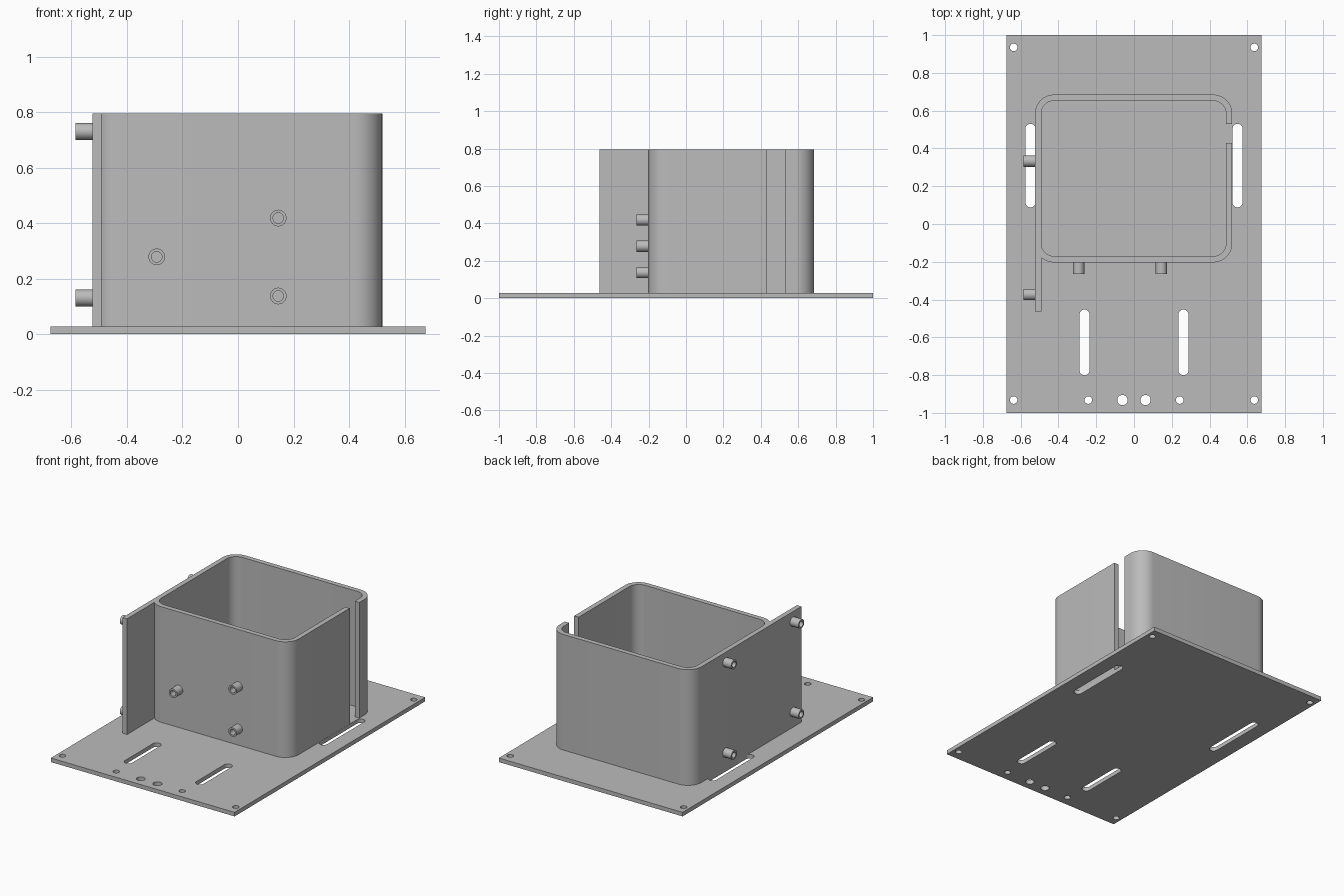
import bpy
from math import pi, sin, cos, sqrt, radians, asin
from mathutils import Matrix, Vector

if "Cube" in bpy.data.objects:
    bpy.data.objects.remove(bpy.data.objects["Cube"])

GREY = (0.5, 0.5, 0.5, 1.0)
grey = bpy.data.materials.new("plain grey")
grey.use_nodes = True
grey.diffuse_color = GREY
grey.node_tree.nodes["Principled BSDF"].inputs["Base Color"].default_value = GREY


def arc(cx, cy, r, start, end, steps=12):
    """Points along an arc, angles in degrees."""
    angles = [radians(start + (end - start) * i / steps) for i in range(steps + 1)]
    return [(cx + r * cos(a), cy + r * sin(a)) for a in angles]


def circle(cx, cy, r, sides=32):
    return arc(cx, cy, r, 0, 360, sides)[:-1]


def slot(cx, y0, y1, r):
    """Long hole with round ends, running along y."""
    return arc(cx, y1 - r, r, 0, 180) + arc(cx, y0 + r, r, 180, 360)


def extrude_profile(name, loops, depth, matrix):
    """Fill the outer loop, leave the other loops as holes, extrude from z = 0."""
    curve = bpy.data.curves.new(name, "CURVE")
    curve.dimensions = "2D"
    curve.fill_mode = "BOTH"
    curve.extrude = depth / 2
    for loop in loops:
        spline = curve.splines.new("POLY")
        spline.points.add(len(loop) - 1)
        for point, (x, y) in zip(spline.points, loop):
            point.co = (x, y, 0, 1)
        spline.use_cyclic_u = True
    obj = bpy.data.objects.new(name, curve)
    bpy.context.collection.objects.link(obj)
    bpy.ops.object.select_all(action="DESELECT")
    obj.select_set(True)
    bpy.context.view_layer.objects.active = obj
    bpy.ops.object.convert(target="MESH")
    obj = bpy.context.object
    obj.data.transform(Matrix.Translation((0, 0, depth / 2)))
    obj.matrix_world = matrix
    # weld the caps to the sides
    bpy.ops.object.mode_set(mode="EDIT")
    bpy.ops.mesh.select_all(action="SELECT")
    bpy.ops.mesh.remove_doubles(threshold=0.0001)
    bpy.ops.mesh.normals_make_consistent(inside=False)
    bpy.ops.object.mode_set(mode="OBJECT")
    bpy.ops.object.shade_smooth_by_angle(angle=radians(30))
    obj.data.materials.clear()
    obj.data.materials.append(grey)
    return obj


# Base plate with bolt holes and adjustment slots
PLATE = 0.027
W = 0.675
plate = [[(-W, -1), (W, -1), (W, 1), (-W, 1)]]
for side in (-1, 1):
    plate += [circle(side * 0.637, y, 0.02) for y in (-0.932, 0.935)]
    plate.append(circle(side * 0.242, -0.932, 0.02))
    plate.append(circle(side * 0.061, -0.932, 0.027))
    plate.append(slot(side * 0.262, -0.8, -0.453, 0.027))
    plate.append(slot(side * 0.548, 0.088, 0.53, 0.027))
extrude_profile("base_plate", plate, PLATE, Matrix())

# Rounded box wall, open at a narrow gap, with one side running on as a fin
L, R, F, B = -0.524, 0.52, -0.203, 0.685
T, RO = 0.033, 0.1
RI = RO - T
GAP0, GAP1, FIN = 0.43, 0.53, -0.463
cl, cr, cf, cb = L + RO, R - RO, F + RO, B - RO
meet = 270 - math_angle if (math_angle := asin(RI / RO) * 180 / pi) else 270
wall = [(R, GAP1)] + arc(cr, cb, RO, 0, 90) + arc(cl, cb, RO, 90, 180)
wall += [(L, FIN), (L + T, FIN)]
wall += arc(cl, cf, RO, 270 - asin(RI / RO) * 180 / pi, 270) + arc(cr, cf, RO, 270, 360)
wall += [(R, GAP0), (R - T, GAP0)]
wall += arc(cr, cf, RI, 360, 270) + arc(cl, cf, RI, 270, 180)
wall += arc(cl, cb, RI, 180, 90) + arc(cr, cb, RI, 90, 0) + [(R - T, GAP1)]
extrude_profile("box_wall", [wall], 0.795 - PLATE, Matrix.Translation((0, 0, PLATE)))


# Hollow standoffs on the front wall and on the fin side
def standoff(name, position, direction):
    turn = Vector(direction).to_track_quat("Z", "Y").to_matrix().to_4x4()
    extrude_profile(name, [circle(0, 0, 0.03), circle(0, 0, 0.019)], 0.062,
                    Matrix.Translation(position) @ turn)


for i, (x, z) in enumerate([(-0.293, 0.278), (0.145, 0.418), (0.145, 0.137)]):
    standoff(f"front_standoff_{i + 1}", (x, F, z), (0, -1, 0))
for y in (-0.373, 0.333):
    for z in (0.13, 0.73):
        standoff("side_standoff", (L, y, z), (-1, 0, 0))
